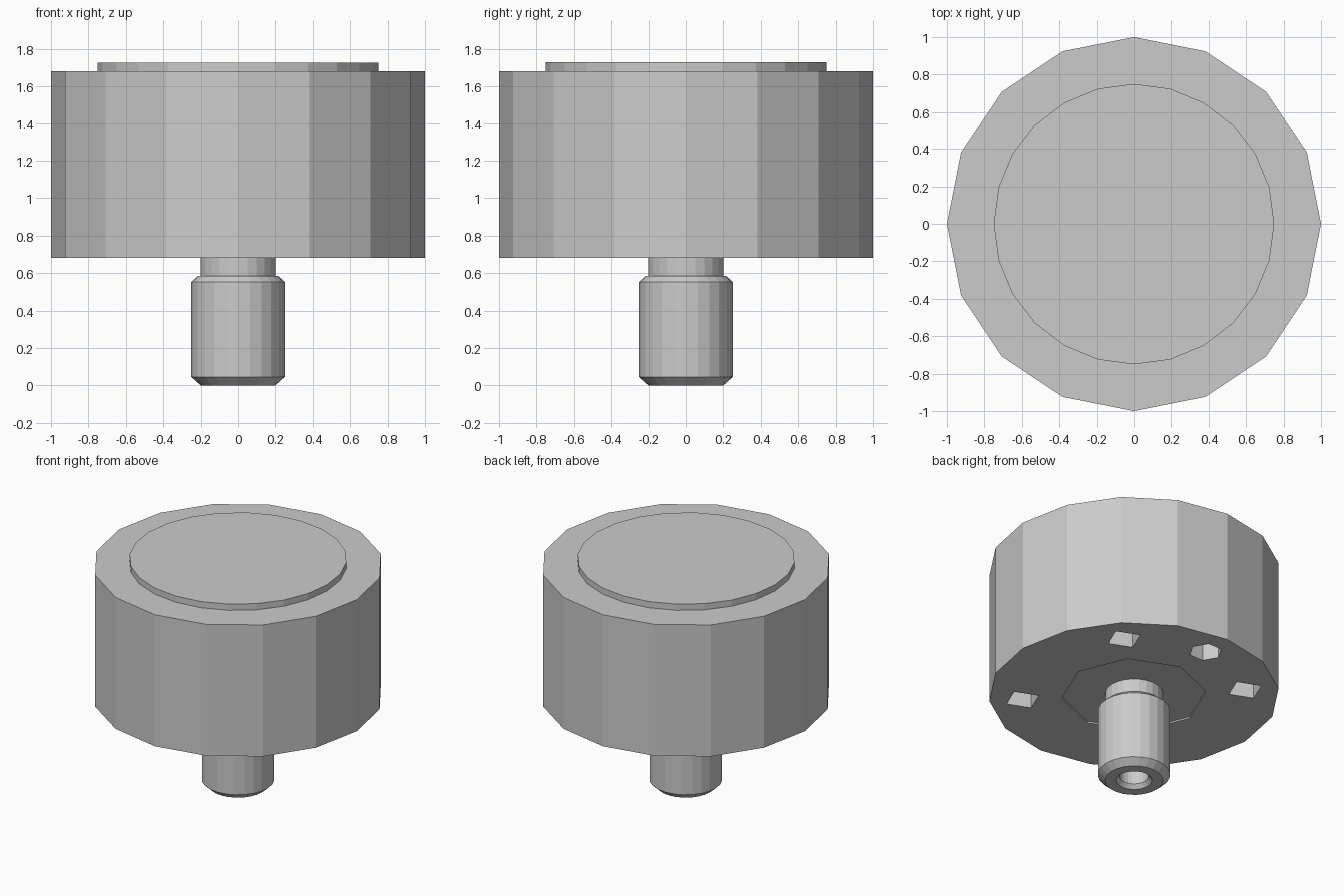
import bpy, bmesh
from math import radians, cos, sin, pi
from mathutils import Matrix, Vector

if "Cube" in bpy.data.objects:
    bpy.data.objects.remove(bpy.data.objects["Cube"])


def prism(name, sides, radius, z0, z1, loc=(0, 0), turn=0.0):
    """Flat-sided prism with its first corner at angle `turn` (degrees)."""
    bm = bmesh.new()
    pts = [(loc[0] + radius * cos(radians(turn) + 2 * pi * i / sides),
            loc[1] + radius * sin(radians(turn) + 2 * pi * i / sides))
           for i in range(sides)]
    low = [bm.verts.new((x, y, z0)) for x, y in pts]
    top = [bm.verts.new((x, y, z1)) for x, y in pts]
    bm.faces.new(low[::-1])
    bm.faces.new(top)
    for i in range(sides):
        j = (i + 1) % sides
        bm.faces.new((low[i], low[j], top[j], top[i]))
    return finish(name, bm)


def lathe(name, profile, sides):
    """Spin a list of (radius, z) points around the z axis."""
    bm = bmesh.new()
    verts = [bm.verts.new((r, 0, z)) for r, z in profile]
    edges = [bm.edges.new(pair) for pair in zip(verts, verts[1:])]
    bmesh.ops.spin(bm, geom=verts + edges, cent=(0, 0, 0), axis=(0, 0, 1),
                   angle=2 * pi, steps=sides, use_duplicate=False)
    bmesh.ops.remove_doubles(bm, verts=bm.verts, dist=1e-4)
    return finish(name, bm)


def finish(name, bm):
    bmesh.ops.recalc_face_normals(bm, faces=bm.faces)
    mesh = bpy.data.meshes.new(name)
    bm.to_mesh(mesh)
    bm.free()
    obj = bpy.data.objects.new(name, mesh)
    bpy.context.collection.objects.link(obj)
    return obj


def cut(target, cutter):
    mod = target.modifiers.new(cutter.name, 'BOOLEAN')
    mod.operation = 'DIFFERENCE'
    mod.solver = 'EXACT'
    mod.object = cutter
    cutter.hide_render = True
    cutter.hide_set(True)


# Main drum and the raised disc on top
drum = prism("drum", 16, 1.0, 0.68, 1.68)
prism("top_disc", 24, 0.75, 1.67, 1.727)

# Shallow octagonal recess underneath
cut(drum, prism("recess_cutter", 8, 0.5, 0.6, 0.692))

# Four square sockets at the diagonals, plus a rounder one at the back
for i in range(4):
    a = radians(45 + 90 * i)
    cut(drum, prism(f"socket_cutter_{i}", 4, 0.125, 0.6, 0.85,
                    (0.77 * cos(a), 0.77 * sin(a)), 22.5))
cut(drum, prism("back_socket_cutter", 6, 0.115, 0.6, 0.85, (0, 0.77), 0))

# Chamfered stem with a narrower neck and a countersunk bore from below
lathe("stem", [(0, 0.3), (0.1, 0.3), (0.1, 0.03), (0.125, 0), (0.2, 0),
               (0.25, 0.045), (0.25, 0.553), (0.215, 0.585), (0.2, 0.585),
               (0.2, 0.7), (0, 0.7)], 24)
